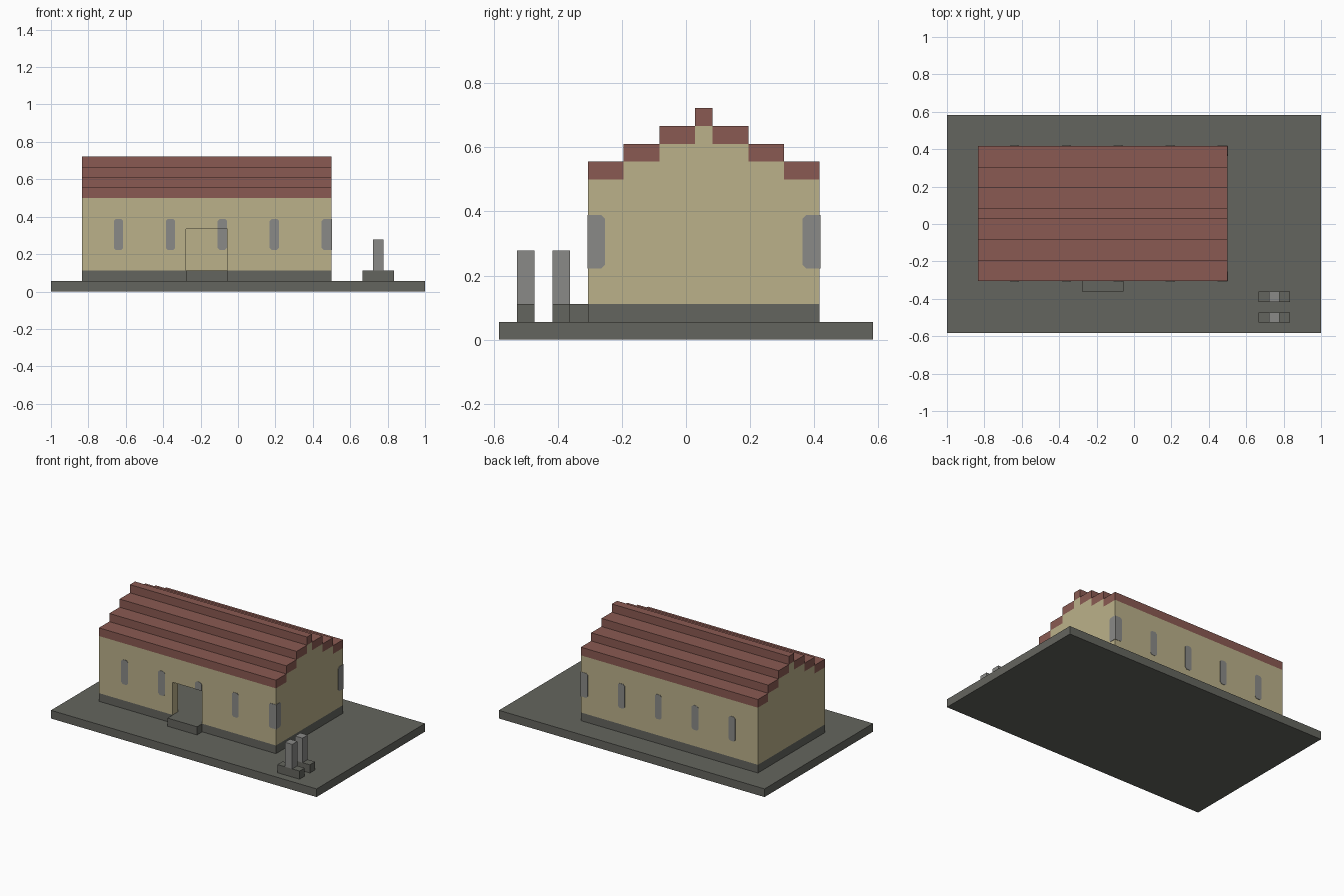
import bpy
import bmesh

cube = bpy.data.objects.get("Cube")
if cube:
    bpy.data.objects.remove(cube, do_unlink=True)

U = 1 / 18      # one block; all sizes below are in blocks


def material(name, rgb):
    col = [((c / 255 + 0.055) / 1.055) ** 2.4 for c in rgb] + [1]
    m = bpy.data.materials.new(name)
    m.use_nodes = True
    m.diffuse_color = col
    bsdf = next(n for n in m.node_tree.nodes if n.type == 'BSDF_PRINCIPLED')
    bsdf.inputs["Base Color"].default_value = col
    return m


STONE = material("dark stone", (100, 101, 94))
PLASTER = material("tan plaster", (187, 177, 138))
TILE = material("red tile", (138, 90, 82))
GREY = material("light grey stone", (138, 138, 135))


def prism(name, profile, axis, lo, hi, mat):
    """Extrude a closed profile from lo to hi along x (y,z profile) or y (x,z profile)."""
    bm = bmesh.new()

    def place(p, d):
        xyz = (d, p[0], p[1]) if axis == 'x' else (p[0], d, p[1])
        return bm.verts.new([c * U for c in xyz])

    a = [place(p, lo) for p in profile]
    b = [place(p, hi) for p in profile]
    bm.faces.new(a)
    bm.faces.new(b)
    for i in range(len(a)):
        j = (i + 1) % len(a)
        bm.faces.new((a[i], a[j], b[j], b[i]))
    bmesh.ops.recalc_face_normals(bm, faces=bm.faces)
    mesh = bpy.data.meshes.new(name)
    bm.to_mesh(mesh)
    bm.free()
    mesh.materials.append(mat)
    ob = bpy.data.objects.new(name, mesh)
    bpy.context.collection.objects.link(ob)
    return ob


def box(name, x0, x1, y0, y1, z0, z1, mat):
    return prism(name, [(y0, z0), (y1, z0), (y1, z1), (y0, z1)], 'x', x0, x1, mat)


def cut(ob, cutter):
    mod = ob.modifiers.new("cut", 'BOOLEAN')
    mod.operation = 'DIFFERENCE'
    mod.solver = 'EXACT'
    mod.object = cutter
    bpy.context.view_layer.objects.active = ob
    bpy.ops.object.modifier_apply(modifier=mod.name)
    bpy.data.objects.remove(cutter, do_unlink=True)


LEFT, RIGHT = -15, 9            # building ends
FRONT, BACK, MID = -5.5, 7.5, 1
EAVES = 9

# Ground, plinth and doorstep
box("ground_slab", -18, 18, -10.5, 10.5, 0, 1, STONE)
box("plinth", LEFT, RIGHT, FRONT, BACK, 1, 2, STONE)
box("doorstep", -5, -1, FRONT - 1, FRONT, 1, 2, STONE)

# Walls with stepped gables, hollowed out, with a doorway
half = [(MID + 6.5, 2), (MID + 6.5, EAVES)]
for i in range(3):
    w = 4.5 - 2 * i
    half += [(MID + w, EAVES + i), (MID + w, EAVES + i + 1)]
outline = half + [(2 * MID - y, z) for y, z in reversed(half)]
walls = prism("walls", outline, 'x', LEFT, RIGHT, PLASTER)
cut(walls, box("room_cutter", LEFT + 1, RIGHT - 1, FRONT + 1, BACK - 1, 1, EAVES, PLASTER))
cut(walls, box("door_cutter", -5, -1, FRONT - 1, FRONT + 2, 1, 6, PLASTER))

# Stepped roof tiers, mirrored about the ridge
for i in range(3):
    w = 6.5 - 2 * i
    z = EAVES + i
    box(f"roof_tier_front_{i}", LEFT, RIGHT, MID - w, MID - w + 2, z, z + 1, TILE)
    box(f"roof_tier_back_{i}", LEFT, RIGHT, MID + w - 2, MID + w, z, z + 1, TILE)
box("roof_ridge", LEFT, RIGHT, MID - 0.5, MID + 0.5, EAVES + 3, EAVES + 4, TILE)


# Windows: thin plates with clipped corners, square on a building corner
def window(name, axis, centre, at, bottom=4, square=0):
    w, c, t = 0.45, 0.2, 0.04
    pts = []
    for sx, sz in ((-1, -1), (1, -1), (1, 1), (-1, 1)):
        z = 7 if sz > 0 else bottom
        if sx == square or (sz < 0 and bottom > 4):
            pts.append((centre + sx * (0.5 if sx == square else w), z))
        else:
            clip = [(centre + sx * w, z - sz * c), (centre + sx * (w - c), z)]
            pts += clip if sx * sz > 0 else clip[::-1]
    prism(name, pts, axis, at - t, at + t, GREY)


for i in range(5):
    x = -11.5 + 5 * i
    corner = 1 if i == 4 else 0
    window(f"front_window_{i}", 'y', x, FRONT, 6 if i == 2 else 4, corner)
    window(f"back_window_{i}", 'y', x, BACK, 4, corner)
    if not corner:
        window(f"inner_window_{i}", 'y', x, BACK - 1)
window("end_window_front", 'x', FRONT + 0.5, RIGHT, 4, -1)
window("end_window_back", 'x', BACK - 0.5, RIGHT, 4, 1)

# Two standing stones on low bases
for i, y in enumerate((-9.5, -7.5)):
    box(f"marker_base_{i}", 12, 15, y, y + 1, 1, 2, STONE)
    box(f"marker_post_{i}", 13, 14, y, y + 1, 2, 5, GREY)
